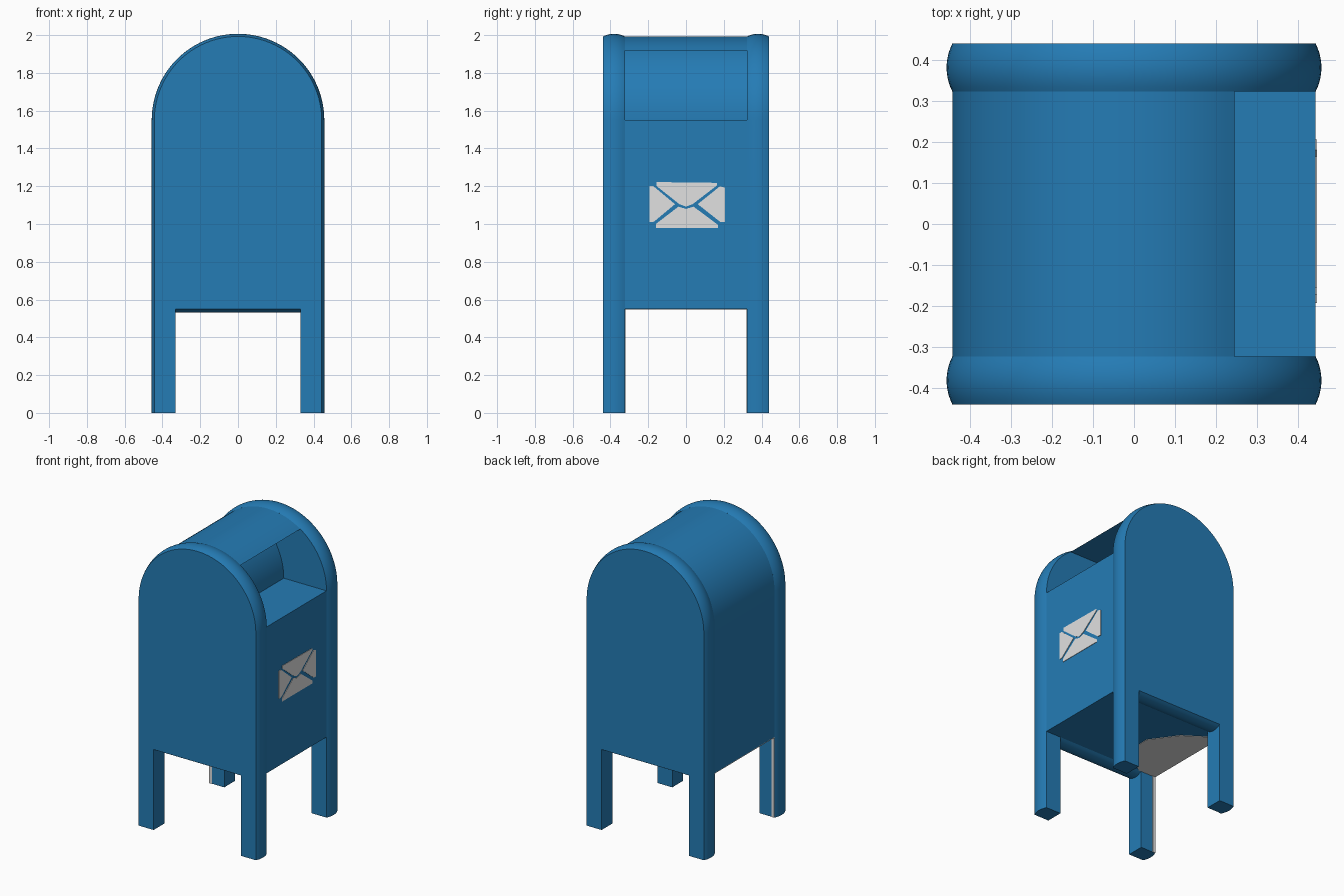
import bpy, bmesh, math

if "Cube" in bpy.data.objects:
    bpy.data.objects.remove(bpy.data.objects["Cube"])

def material(name, col):
    m = bpy.data.materials.new(name)
    m.diffuse_color = (*col, 1)
    m.use_nodes = True
    m.node_tree.nodes["Principled BSDF"].inputs["Base Color"].default_value = m.diffuse_color
    return m

BLUE = material("blue_paint", (0.018, 0.20, 0.462))
WHITE = material("pale_grey", (0.75, 0.75, 0.75))

R, ZC = 0.443, 1.55      # arch radius and arch centre height
YI, YO = 0.323, 0.44     # inner and outer face of the end panels
FLOOR = 0.55

def arc(cx, r, a0, a1, n):
    return [(cx + r * math.cos(a0 + (a1 - a0) * i / n),
             ZC + r * math.sin(a0 + (a1 - a0) * i / n)) for i in range(n + 1)]

def loft(name, sections, mat):
    """Join matching closed rings of 3D points and cap both ends."""
    bm = bmesh.new()
    rings = [[bm.verts.new(p) for p in s] for s in sections]
    for a, b in zip(rings, rings[1:]):
        for i in range(len(a)):
            j = (i + 1) % len(a)
            bm.faces.new((a[i], a[j], b[j], b[i]))
    bm.faces.new(rings[0])
    bm.faces.new(rings[-1])
    bmesh.ops.recalc_face_normals(bm, faces=bm.faces)
    me = bpy.data.meshes.new(name)
    bm.to_mesh(me)
    bm.free()
    me.materials.append(mat)
    ob = bpy.data.objects.new(name, me)
    bpy.context.collection.objects.link(ob)
    bpy.ops.object.select_all(action='DESELECT')
    ob.select_set(True)
    bpy.context.view_layer.objects.active = ob
    bpy.ops.object.shade_smooth_by_angle(angle=math.radians(32))
    return ob

# Box body with the letter slot recess built into its profile
cut = math.acos(0.245 / R)
profile = ([(-R, FLOOR)] + arc(0, R, math.pi, cut, 32)
           + arc(-0.323, R, cut, 0, 14) + [(R, ZC), (R, FLOOR)])
loft("body", [[(x, y, z) for x, z in profile] for y in (-YI, YI)], BLUE)

# End panels with legs; the rim bulges out a little
def panel_outline(d):
    r = R + d
    low = FLOOR - 1.4 * d
    return ([(-r, 0)] + arc(0, r, math.pi, 0, 48) +
            [(r, 0), (0.33, 0), (0.33, low), (-0.33, low), (-0.33, 0)])

for side, name in ((-1, "front_panel"), (1, "back_panel")):
    rings = []
    for i in range(11):
        t = i / 10
        d = 0.014 * (1 - (2 * t - 1) ** 2)
        y = side * (YI + (YO - YI) * t)
        rings.append([(x, y, z) for x, z in panel_outline(d)])
    loft(name, rings, BLUE)

# Envelope emblem on the right side, as thin plates
def envelope(name, pts):
    loft(name, [[(x, y, z) for y, z in pts] for x in (R - 0.002, R + 0.003)], WHITE)

envelope("envelope_flap", [(-0.155, 1.222), (0.165, 1.218), (0.165, 1.205),
                           (0.035, 1.105), (0, 1.092), (-0.035, 1.105), (-0.155, 1.2)])
envelope("envelope_base", [(-0.16, 0.978), (0.17, 0.978), (0.17, 0.995), (0.04, 1.092),
                           (0, 1.08), (-0.04, 1.092), (-0.16, 1.0)])
envelope("envelope_left", [(-0.193, 1.2), (-0.172, 1.2), (-0.058, 1.105),
                           (-0.17, 1.012), (-0.193, 1.01)])
envelope("envelope_right", [(0.206, 1.192), (0.18, 1.2), (0.062, 1.105),
                            (0.18, 1.012), (0.206, 1.01)])

# Pale patch under the floor
patch = [(-R, -YI), (-0.31, -YI), (-0.11, -0.16), (-0.1, 0), (-0.23, 0.18), (-R, YI)]
loft("floor_patch", [[(x, y, z) for x, y in patch] for z in (FLOOR - 0.003, FLOOR + 0.002)], WHITE)

# Pale strips on the inner faces of the left legs
for side, name in ((-1, "front_leg_strip"), (1, "back_leg_strip")):
    quad = [(-R, 0), (-0.422, 0), (-0.422, FLOOR), (-R, FLOOR)]
    loft(name, [[(x, side * y, z) for x, z in quad] for y in (YI - 0.003, YI + 0.002)], WHITE)
